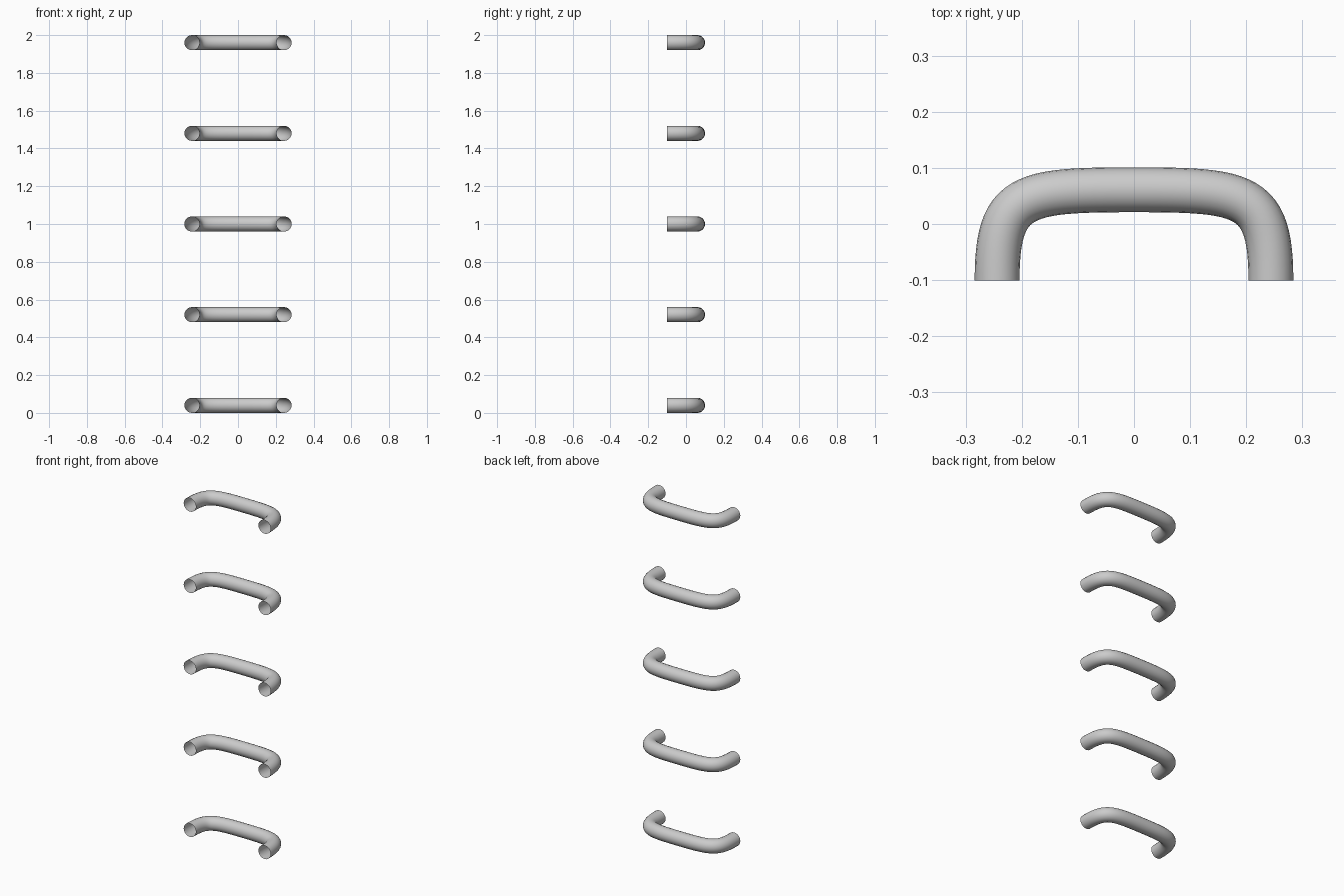
import bpy

if "Cube" in bpy.data.objects:
    bpy.data.objects.remove(bpy.data.objects["Cube"])

RADIUS = 0.04
HALF_WIDTH = 0.244
COUNT = 5


def rung(name, z):
    # Round bar swept along a bent bracket path, ends left open
    curve = bpy.data.curves.new(name, 'CURVE')
    curve.dimensions = '3D'
    curve.resolution_u = 24
    curve.bevel_depth = RADIUS
    curve.bevel_resolution = 8
    curve.use_fill_caps = False
    spline = curve.splines.new('BEZIER')
    spline.bezier_points.add(2)
    path = [
        ((-HALF_WIDTH, -0.101), (-HALF_WIDTH, -0.2), (-HALF_WIDTH, 0.055)),
        ((0, 0.061), (-0.2, 0.061), (0.2, 0.061)),
        ((HALF_WIDTH, -0.101), (HALF_WIDTH, 0.055), (HALF_WIDTH, -0.2)),
    ]
    for p, (co, left, right) in zip(spline.bezier_points, path):
        p.handle_left_type = p.handle_right_type = 'FREE'
        p.co = (*co, 0)
        p.handle_left = (*left, 0)
        p.handle_right = (*right, 0)
    ob = bpy.data.objects.new(name, curve)
    bpy.context.collection.objects.link(ob)
    ob.location.z = z
    # Convert to a smooth mesh
    bpy.ops.object.select_all(action='DESELECT')
    ob.select_set(True)
    bpy.context.view_layer.objects.active = ob
    bpy.ops.object.convert(target='MESH')
    bpy.ops.object.shade_smooth()


# Ladder of evenly spaced rungs
for i in range(COUNT):
    rung(f"ladder_rung_{i + 1}", RADIUS + i * (2 - 2 * RADIUS) / (COUNT - 1))
